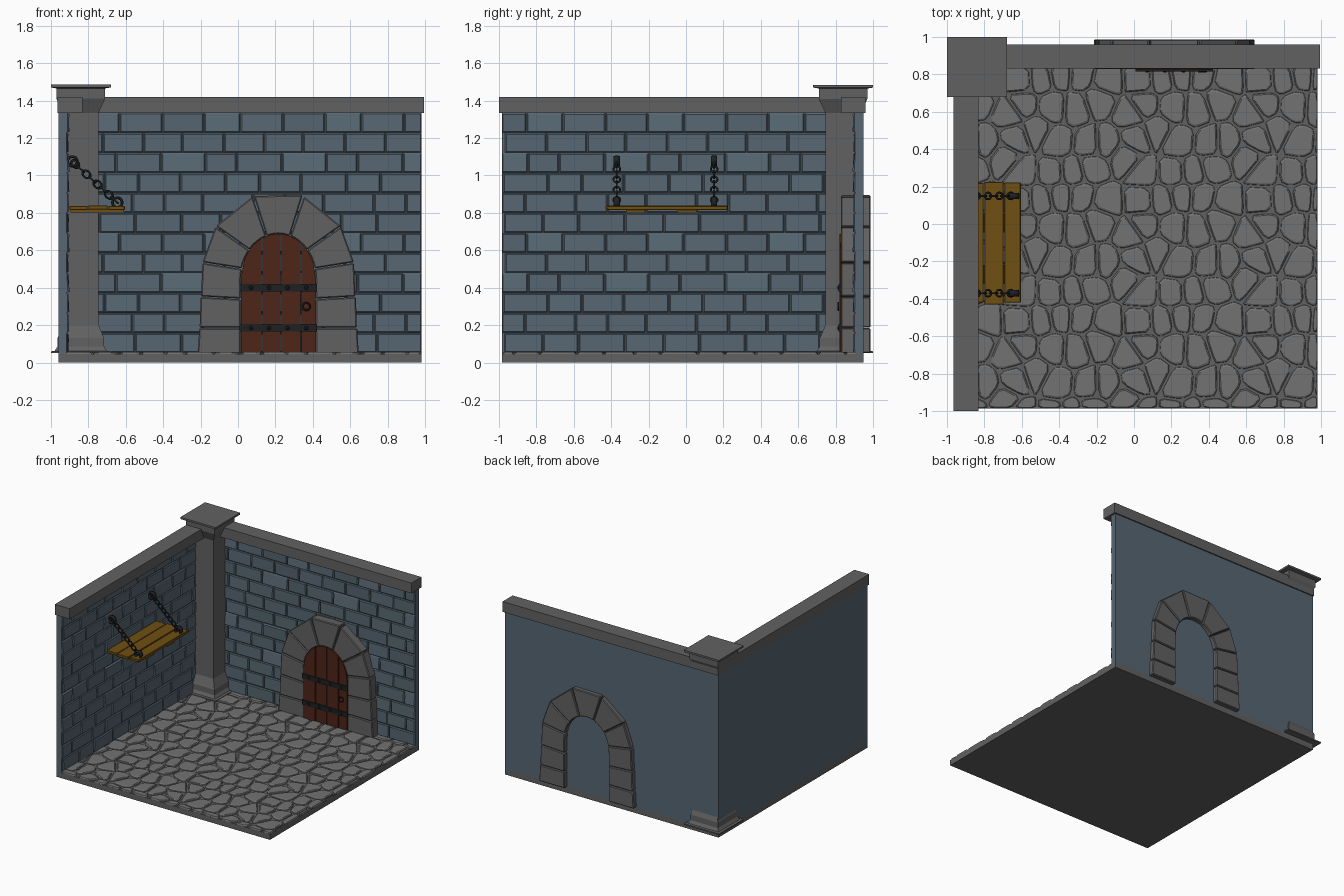
import bpy, bmesh, math, random
from mathutils import Vector, Matrix

if "Cube" in bpy.data.objects:
    bpy.data.objects.remove(bpy.data.objects["Cube"])

random.seed(7)


def material(name, rgb):
    m = bpy.data.materials.new(name)
    m.diffuse_color = (*rgb, 1)
    m.use_nodes = True
    m.node_tree.nodes["Principled BSDF"].inputs["Base Color"].default_value = m.diffuse_color
    return m


STONE = material("stone", (0.12, 0.12, 0.12))
PAVING = material("paving", (0.17, 0.17, 0.17))
BRICK = material("blue_brick", (0.095, 0.135, 0.17))
DOOR = material("door_wood", (0.075, 0.018, 0.009))
WOOD = material("shelf_wood", (0.16, 0.08, 0.006))
IRON = material("iron", (0.013, 0.014, 0.016))


def loft(bm, rings):
    """Skin a stack of equal-length rings and cap both ends."""
    vs = [[bm.verts.new(p) for p in r] for r in rings]
    n = len(vs[0])
    for a, b in zip(vs, vs[1:]):
        for i in range(n):
            bm.faces.new((a[i], a[(i + 1) % n], b[(i + 1) % n], b[i]))
    bm.faces.new(vs[0][::-1])
    bm.faces.new(vs[-1])


def box(bm, x0, x1, y0, y1, z0, z1):
    loft(bm, [[(x0, y0, z), (x1, y0, z), (x1, y1, z), (x0, y1, z)] for z in (z0, z1)])


def finish(name, bm, mat, bevel=0, smooth=False):
    bmesh.ops.recalc_face_normals(bm, faces=bm.faces[:])
    me = bpy.data.meshes.new(name)
    bm.to_mesh(me)
    bm.free()
    me.materials.append(mat)
    for p in me.polygons:
        p.use_smooth = smooth
    ob = bpy.data.objects.new(name, me)
    bpy.context.collection.objects.link(ob)
    if bevel:
        mod = ob.modifiers.new("edge", 'BEVEL')
        mod.width, mod.segments = bevel, 1
    return ob


def torus(bm, mat, R, r, n=14, m=6):
    """Ring lying in local XY, placed by a matrix."""
    g = [[bm.verts.new(mat @ Vector(((R + r * math.cos(b)) * math.cos(a),
                                     (R + r * math.cos(b)) * math.sin(a), r * math.sin(b))))
          for b in [2 * math.pi * j / m for j in range(m)]]
         for a in [2 * math.pi * i / n for i in range(n)]]
    for i in range(n):
        for j in range(m):
            k, l = (i + 1) % n, (j + 1) % m
            bm.faces.new((g[i][j], g[k][j], g[k][l], g[i][l]))


# floor slab
X0, X1, Y0, Y1 = -0.96, 0.98, -0.985, 0.95
bm = bmesh.new()
box(bm, X0, X1, Y0, Y1, 0, 0.046)
finish("floor_slab", bm, STONE)


# paving stones: cells around jittered seeds, one pattern repeated 3 x 3
def clip(poly, p, n):
    out = []
    for a, b in zip(poly, poly[1:] + poly[:1]):
        da, db = (a - p).dot(n), (b - p).dot(n)
        if da <= 0:
            out.append(a)
        if da * db < 0:
            out.append(a.lerp(b, da / (da - db)))
    return out


T = 0.646
tile = [((i + 0.5 * (j % 2) + random.uniform(-.3, .3)) * T / 5,
         (j + random.uniform(-.28, .28)) * T / 4) for i in range(5) for j in range(4)]
seeds = [Vector((X0 + x + a * T, Y0 + y + b * T)) for a in range(-1, 4) for b in range(-1, 4) for x, y in tile]
bm = bmesh.new()
for s in seeds:
    if not (X0 - .1 < s.x < X1 + .1 and Y0 - .1 < s.y < Y1 + .1):
        continue
    poly = [Vector(p) for p in ((X0, Y0), (X1, Y0), (X1, Y1), (X0, Y1))]
    for o in seeds:
        d = o - s
        if 0 < d.length < 0.45 and poly:
            poly = clip(poly, s + d * 0.5 - d.normalized() * 0.006, d.normalized())
    if len(poly) < 3:
        continue
    # cut the corners so each stone looks rounded
    cut = []
    for a, b in zip(poly, poly[1:] + poly[:1]):
        cut += [a.lerp(b, 0.2), a.lerp(b, 0.8)]
    c = sum(cut, Vector((0, 0))) / len(cut)
    loft(bm, [[(*c.lerp(p, k), z) for p in cut] for k, z in ((1, .044), (.97, .051), (.86, .056))])
finish("paving_stones", bm, PAVING)


# brick pattern: 6 rows per tile, shared by both walls
rows = []
for r in range(6):
    w = [random.uniform(.75, 1.3) for _ in range(3)]
    u, row = (r % 2) * 0.11 + random.uniform(-.03, .03), []
    for k in w:
        wide = k / sum(w) * T
        row.append((u, wide, random.uniform(.006, .012), random.uniform(-.003, .003)))
        u += wide
    rows.append(row)
rows[5][0] = (*rows[5][0][:2], .010, .006)
rows[3][2] = (*rows[3][2][:2], .010, .006)


def brick_wall(name, start, end, place):
    """place(u, depth, z) maps wall coordinates to space; depth is measured from the back."""
    bm = bmesh.new()
    loft(bm, [[place(u, d, z) for u, d in ((start, 0), (end, 0), (end, .044), (start, .044))]
              for z in (.045, 1.345)])
    finish(name + "_core", bm, BRICK)
    bm = bmesh.new()
    h = 1.285 / 12
    for r in range(12):
        z0, z1 = .05 + r * h + .002, .05 + (r + 1) * h - .002
        for t in range(-1, 4):
            for u, wide, out, tilt in rows[r % 6]:
                a = max(start, start + t * T + u + .002)
                b = min(end, start + t * T + u + wide - .002)
                if b - a < .02:
                    continue
                rings = []
                for inset, d, k in ((0, .04, 0), (0, .043 + out * .5, .5), (.006, .045 + out, 1)):
                    rings.append([place(a + inset, d + k * tilt, z0 + inset), place(b - inset, d + k * tilt, z0 + inset),
                                  place(b - inset, d - k * tilt, z1 - inset), place(a + inset, d - k * tilt, z1 - inset)])
                loft(bm, rings)
    finish(name + "_bricks", bm, BRICK)


brick_wall("back_wall", X0, X1, lambda u, d, z: (u, Y1 - d, z))
brick_wall("left_wall", Y0, Y1, lambda u, d, z: (X0 + d, u, z))

# coping along the wall tops
bm = bmesh.new()
box(bm, -.965, .995, .83, .96, 1.335, 1.42)
finish("back_coping", bm, STONE)
bm = bmesh.new()
box(bm, -.965, -.83, -1, .83, 1.335, 1.42)
finish("left_coping", bm, STONE)

# corner pillar
bm = bmesh.new()
profile = [(.16, .05), (.16, .06), (.14, .062), (.125, .085), (.125, .13), (.095, .2),
           (.095, 1.335), (.13, 1.41), (.13, 1.465), (.16, 1.47), (.16, 1.485)]
loft(bm, [[(-.84 + sx * h, .84 + sy * h, z) for sx, sy in ((-1, -1), (1, -1), (1, 1), (-1, 1))]
          for h, z in profile])
finish("corner_pillar", bm, STONE)

# stone arch: leg blocks, wedge blocks and keystone
CX, SPRING = .215, .45


def inner(deg):
    a = math.radians(deg)
    return (.2 * math.cos(a), SPRING + .238 * math.sin(a))


def wedge(a0, a1, o0, o1):
    return [o0] + [inner(a0 + (a1 - a0) * i / 4) for i in range(5)] + [o1]


blocks = [[(-.43, .05), (-.2, .05), (-.2, .184), (-.422, .184)],
          [(-.42, .187), (-.2, .187), (-.2, .338), (-.415, .35)],
          [(-.412, .354), (-.2, .342), (-.2, SPRING), inner(168), (-.405, .532)],
          wedge(167, 141, (-.404, .537), (-.336, .725)),
          wedge(140, 109, (-.333, .73), (-.138, .886))]
blocks += [[(-x, z) for x, z in b] for b in blocks]
blocks.append(wedge(108, 72, (-.13, .89), (.13, .895)))
bm = bmesh.new()
for b in blocks:
    loft(bm, [[(CX + x, y, z) for x, z in b] for y in (.828, .987)])
finish("door_arch", bm, STONE, bevel=.006)

# door planks with the rounded top
bm = bmesh.new()
edges = [-.2, -.087, .015, .122, .2]
for i, (a, b) in enumerate(zip(edges, edges[1:])):
    a, b = a + .002 * (i > 0), b - .002 * (i < 3)
    top = [b + (a - b) * k / 6 for k in range(7)]
    outline = [(a, .05), (b, .05)] + [(x, SPRING + .238 * math.sqrt(max(0, 1 - (x / .2) ** 2))) for x in top]
    y = .822 + .003 * (i % 2)
    loft(bm, [[(CX + x, d, z) for x, z in outline] for d in (y, .91)])
finish("door_planks", bm, DOOR)

# iron straps, rivets and ring handle
bm = bmesh.new()
for z in (.185, .4):
    box(bm, .008, .422, .816, .83, z - .02, z + .02)
    for x in (.07, .165, .265, .365):
        bmesh.ops.create_cone(bm, cap_ends=True, segments=8, radius1=.012, radius2=.007, depth=.008,
                              matrix=Matrix.Translation((x, .813, z)) @ Matrix.Rotation(math.pi / 2, 4, 'X'))
finish("door_straps", bm, IRON)
bm = bmesh.new()
torus(bm, Matrix.Translation((.365, .815, .3)) @ Matrix.Rotation(math.pi / 2, 4, 'X'), .02, .005)
finish("door_ring", bm, IRON, smooth=True)

# hanging shelf planks and cleats
bm = bmesh.new()
for x0, x1, y0, y1, z in ((-.9, -.805, -.42, .22, .838), (-.8, -.697, -.43, .225, .84),
                          (-.692, -.605, -.42, .222, .838)):
    box(bm, x0, x1, y0, y1, z - .022, z)
finish("shelf_planks", bm, WOOD, bevel=.003)
bm = bmesh.new()
for y in (-.27, .005):
    box(bm, -.895, -.61, y - .05, y + .05, .803, .82)
finish("shelf_cleats", bm, WOOD)

# shelf chains with wide end rings
for side, y in (("front", -.37), ("rear", .15)):
    bm = bmesh.new()
    p, q = Vector((-.885, y, 1.075)), Vector((-.645, y, .855))
    axis = (q - p).normalized()
    across = Vector((0, 1, 0))
    up = axis.cross(across)
    n = 8
    for i in range(n):
        a, b = (up, across) if i % 2 == 0 else (across, up)
        rot = Matrix((axis, a, b)).transposed().to_4x4()
        torus(bm, Matrix.Translation(p.lerp(q, (i + .5) / n)) @ rot @ Matrix.Diagonal((1.3, 1, 1, 1)), .018, .0055)
    for c in (p, q):
        torus(bm, Matrix.Translation(c) @ Matrix.Rotation(math.pi / 2, 4, 'X') @ Matrix.Diagonal((1, 1, 2.6, 1)), .026, .0075)
    finish(side + "_chain", bm, IRON, smooth=True)
